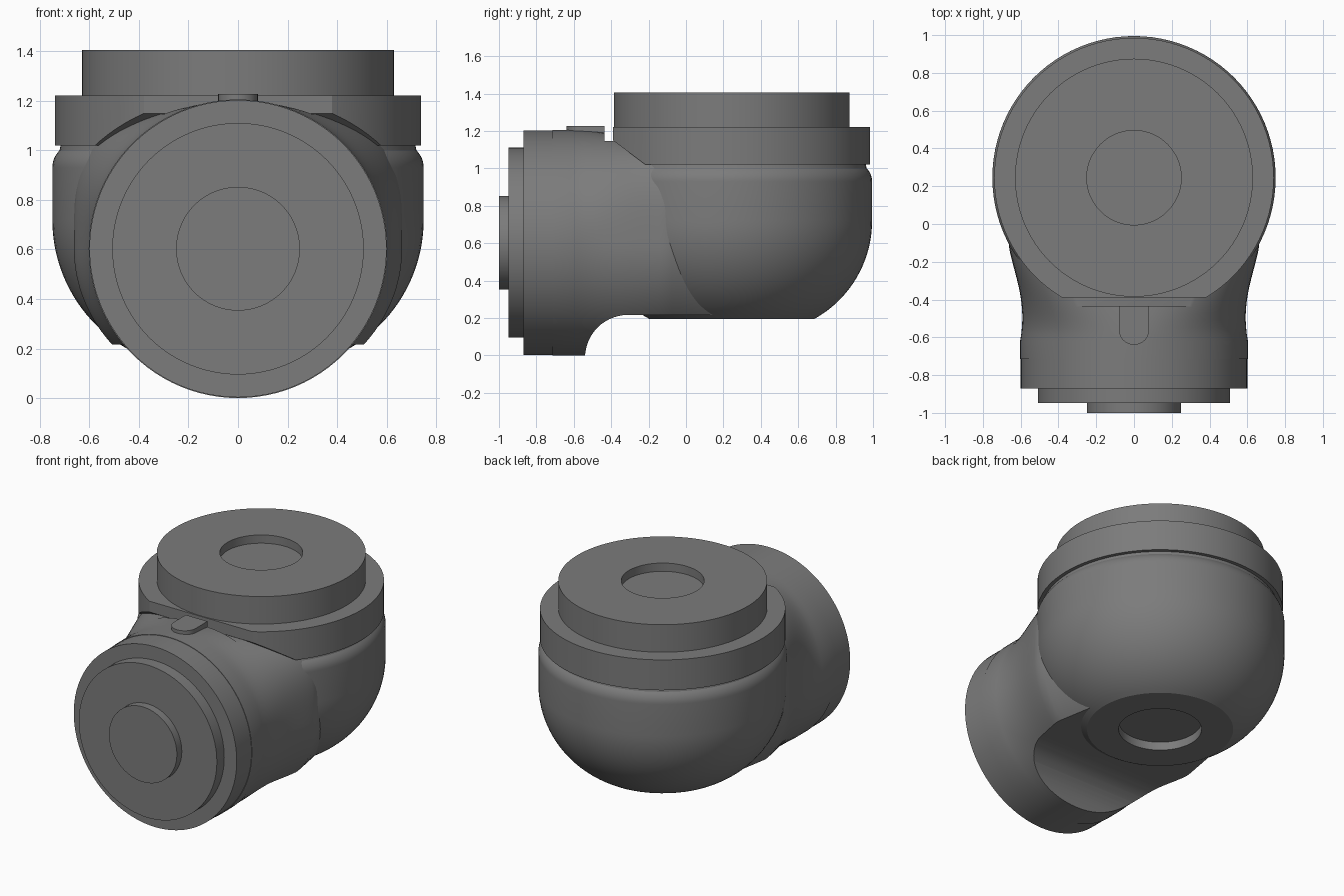
import bpy, bmesh
from math import sin, cos, pi, radians
from mathutils import Matrix

SEG = 96
BOWL_Y = 0.245      # vertical axis position
NECK_Z = 0.603      # horizontal axis height

cube = bpy.data.objects.get("Cube")
if cube:
    bpy.data.objects.remove(cube, do_unlink=True)

grey = bpy.data.materials.new("dark_grey")
grey.use_nodes = True
colour = (0.2, 0.2, 0.2, 1)
grey.diffuse_color = colour
grey.node_tree.nodes["Principled BSDF"].inputs["Base Color"].default_value = colour


def finish(name, bm):
    bmesh.ops.remove_doubles(bm, verts=bm.verts[:], dist=1e-5)
    bmesh.ops.recalc_face_normals(bm, faces=bm.faces[:])
    mesh = bpy.data.meshes.new(name)
    bm.to_mesh(mesh)
    bm.free()
    mesh.materials.append(grey)
    obj = bpy.data.objects.new(name, mesh)
    bpy.context.collection.objects.link(obj)
    return obj


def skin(name, rings, matrix=Matrix()):
    """Bridge closed rings of points and cap both ends."""
    bm = bmesh.new()
    loops = [[bm.verts.new(matrix @ Matrix.Translation(p).translation) for p in r] for r in rings]
    for a, b in zip(loops, loops[1:]):
        for i in range(len(a)):
            j = (i + 1) % len(a)
            bm.faces.new((a[i], a[j], b[j], b[i]))
    bm.faces.new(loops[0])
    bm.faces.new(loops[-1])
    return finish(name, bm)


def lathe(name, profile, matrix):
    """Turn a (radius, height) profile about the local z axis."""
    angles = [2 * pi * i / SEG for i in range(SEG)]
    return skin(name, [[(r * cos(a), r * sin(a), h) for a in angles] for r, h in profile], matrix)


def prism(name, outline, half_width):
    """Extrude a (y, z) outline along x."""
    return skin(name, [[(x, y, z) for y, z in outline] for x in (-half_width, half_width)])


def cut(obj, cutter, operation="DIFFERENCE"):
    cutter.hide_render = True
    mod = obj.modifiers.new("cut", "BOOLEAN")
    mod.operation, mod.solver, mod.object = operation, "EXACT", cutter
    bpy.context.view_layer.update()
    evaluated = obj.evaluated_get(bpy.context.evaluated_depsgraph_get())
    mesh = bpy.data.meshes.new_from_object(evaluated)
    obj.modifiers.clear()
    obj.data = mesh
    bpy.data.objects.remove(cutter, do_unlink=True)


def arc(cx, cy, r, start, end, steps):
    angles = [radians(start + (end - start) * i / steps) for i in range(steps + 1)]
    return [(cx + r * cos(a), cy + r * sin(a)) for a in angles]


upright = Matrix.Translation((0, BOWL_Y, 0))
forward = Matrix.Translation((0, 0, NECK_Z)) @ Matrix.Rotation(pi / 2, 4, "X")

# Rounded bowl with a recessed flat base
bowl = lathe("bowl", [(0.25, 0.25), (0.25, 0.195)]
             + arc(0.15, 0.72, 0.6, -61, 0, 20)
             + arc(0.65, 0.93, 0.1, 0, 45, 6) + [(0.715, 1.03)], upright)

# Top flange, trimmed flat and sloped at the front
flange = lathe("top_flange", [(0.74, 1.02), (0.74, 1.222)], upright)
cut(flange, prism("trim", [(-0.39, 1.4), (-0.39, 1.15), (-0.19, 1.0),
                           (1.2, 1.0), (1.2, 1.4)], 1), "INTERSECT")

# Top disc with a round recess
top_disc = lathe("top_disc", [(0.63, 1.2), (0.63, 1.405), (0.25, 1.405), (0.25, 1.35)], upright)

# Stepped discs of the front collar
collar = lathe("front_collar", [(0.6, 0.71), (0.6, 0.87), (0.508, 0.87), (0.508, 0.948),
                                (0.25, 0.948), (0.25, 1.0)], forward)


# Neck: round at the collar, swelling into square shoulders at the bowl
def neck_ring(y):
    t = min(max((y + 0.62) / 0.5, 0), 1)
    s = t * t * (3 - 2 * t)
    width = 0.603 - 0.03 * sin(pi * t) + 0.06 * s
    if y > -0.1:
        width -= 0.23 * (y + 0.1)
    ring = []
    for i in range(SEG):
        a = 2 * pi * i / SEG
        c, d = cos(a), sin(a)
        n = 2 + 1.6 * s if d > 0 else 2
        height = 0.603 - 0.045 * s if d > 0 else 0.603
        x = abs(c) ** (2 / n) * (1 if c > 0 else -1)
        z = abs(d) ** (2 / n) * (1 if d > 0 else -1)
        ring.append((width * x, y, NECK_Z + height * z))
    return ring


stations = [-0.715] + [-0.62 + 0.87 * i / 24 for i in range(25)]
neck = skin("neck", [neck_ring(y) for y in stations])

# Scoop below the neck, step above it, and clearance for the base recess
cut(neck, prism("scoop", [(-0.54, -0.1)] + arc(-0.31, -0.013, 0.23, 180, 90, 14)
                + [(0.5, 0.217), (0.5, -0.1)], 1))
cut(neck, prism("step", [(-0.435, 1.4), (-0.435, 1.148), (0.5, 1.148), (0.5, 1.4)], 1))
cut(neck, lathe("clearance", [(0.25, 0.1), (0.25, 0.25)], upright))

# Locating key on top of the neck
key_outline = [(0.08, -0.435)] + [(x, y) for x, y in arc(0, -0.56, 0.08, 0, -180, 16)] + [(-0.08, -0.435)]
key = skin("locating_key", [[(x, y, z) for x, y in key_outline] for z in (1.1, 1.228)])

# Smooth shading with crisp edges
bpy.ops.object.select_all(action="DESELECT")
for part in (bowl, flange, top_disc, collar, neck, key):
    part.select_set(True)
bpy.context.view_layer.objects.active = bowl
bpy.ops.object.shade_smooth_by_angle(angle=radians(30))
